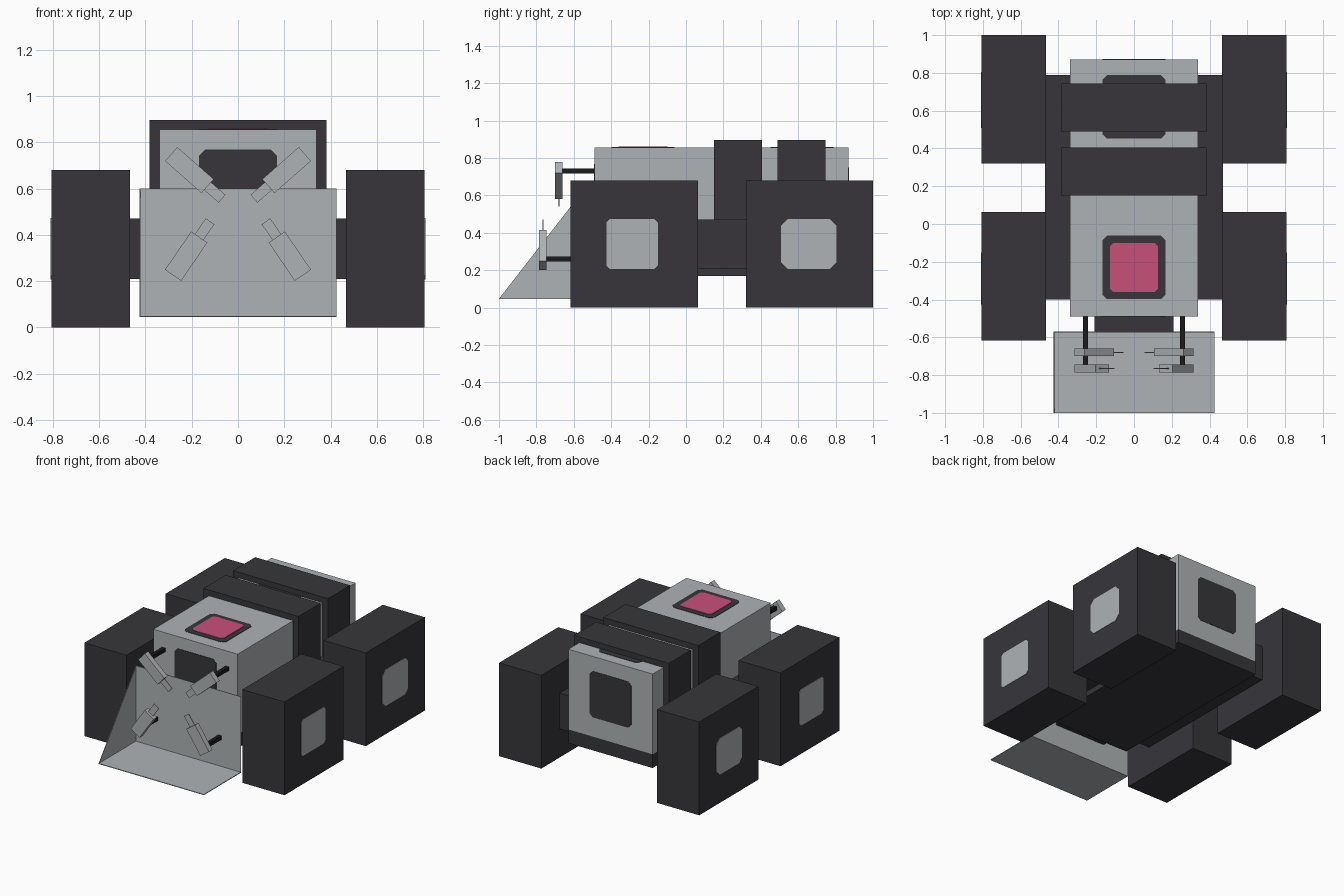
import bpy, bmesh, math
from mathutils import Matrix, Vector

if "Cube" in bpy.data.objects:
    bpy.data.objects.remove(bpy.data.objects["Cube"])


def material(name, rgb):
    m = bpy.data.materials.new(name)
    m.diffuse_color = (*rgb, 1)
    m.use_nodes = True
    m.node_tree.nodes["Principled BSDF"].inputs["Base Color"].default_value = m.diffuse_color
    return m


GREY = material("light_grey", (0.43, 0.45, 0.465))
DARK = material("charcoal", (0.038, 0.036, 0.042))
PINK = material("pink", (0.58, 0.08, 0.195))
BLACK = material("black", (0.011, 0.011, 0.013))


def finish(name, bm, mat):
    bmesh.ops.recalc_face_normals(bm, faces=bm.faces)
    me = bpy.data.meshes.new(name)
    bm.to_mesh(me)
    bm.free()
    me.materials.append(mat)
    ob = bpy.data.objects.new(name, me)
    bpy.context.collection.objects.link(ob)
    return ob


def box(name, x, y, z, mat):
    """Box from (min, max) ranges."""
    bm = bmesh.new()
    bmesh.ops.create_cube(bm, size=1)
    for v in bm.verts:
        for i, (lo, hi) in enumerate((x, y, z)):
            v.co[i] = (lo + hi) / 2 + v.co[i] * (hi - lo)
    return finish(name, bm, mat)


def plate(name, centre, u, v, hu, hv, mat, cut=0.025, t=0.005):
    """Thin plate with clipped corners, lying in the plane of u and v."""
    u, v, c = Vector(u), Vector(v), Vector(centre)
    n = u.cross(v)
    outline = []
    for su, sv in ((1, 1), (-1, 1), (-1, -1), (1, -1)):
        a = (su * hu, sv * (hv - cut))
        b = (su * (hu - cut), sv * hv)
        outline += [a, b] if su * sv > 0 else [b, a]
    bm = bmesh.new()
    face = bm.faces.new([bm.verts.new(c + u * a + v * b - n * t / 2) for a, b in outline])
    new = bmesh.ops.extrude_face_region(bm, geom=[face])["geom"]
    bmesh.ops.translate(bm, vec=n * t, verts=[g for g in new if isinstance(g, bmesh.types.BMVert)])
    return finish(name, bm, mat)


def tilted_box(name, centre, axis, length, width, depth, mat):
    """Box whose long side follows axis (x, z) in the front plane."""
    d = Vector((axis[0], 0, axis[1])).normalized()
    side = Vector((-d.z, 0, d.x))
    bm = bmesh.new()
    bmesh.ops.create_cube(bm, size=1)
    for v in bm.verts:
        p = v.co.copy()
        v.co = Vector(centre) + d * p.x * length + Vector((0, p.y * depth, 0)) + side * p.z * width
    return finish(name, bm, mat)


X, Y, Z = (1, 0, 0), (0, 1, 0), (0, 0, 1)

# Body, base and chassis
box("body", (-0.34, 0.34), (-0.49, 0.87), (0.27, 0.855), GREY)
box("body_base", (-0.34, 0.34), (-0.488, 0.87), (0.17, 0.27), DARK)
box("chassis", (-0.47, 0.47), (-0.40, 0.79), (0.21, 0.47), DARK)

# Raised bands over the body
box("front_band", (-0.383, 0.383), (0.15, 0.405), (0.46, 0.897), DARK)
box("rear_band", (-0.383, 0.383), (0.49, 0.745), (0.46, 0.897), DARK)

# Panels on the body
plate("front_window", (0, -0.49, 0.60), X, Z, 0.168, 0.168, DARK)
plate("rear_window", (0, 0.87, 0.58), X, Z, 0.168, 0.168, DARK)
plate("rear_hatch", (0, 0.62, 0.855), X, Y, 0.168, 0.168, DARK)
plate("roof_frame", (0, -0.23, 0.855), X, Y, 0.168, 0.168, DARK)
plate("roof_light", (0, -0.23, 0.858), X, Y, 0.128, 0.13, PINK, cut=0.018)

# Wheels with hub plates
for s, side in ((1, "right"), (-1, "left")):
    for y0, hub_y, hub, cut, end in ((-0.617, -0.288, 0.138, 0.018, "front"),
                                     (0.32, 0.657, 0.148, 0.035, "rear")):
        xs = sorted((s * 0.467, s * 0.807))
        box(f"{end}_wheel_{side}", xs, (y0, y0 + 0.68), (0, 0.68), DARK)
        plate(f"{end}_hub_{side}", (s * 0.807, hub_y, 0.34), Y, Z, hub, 0.133, GREY, cut=cut)

# Scoop: floor, back and one side wall
box("scoop_mount", (-0.21, 0.21), (-0.57, -0.48), (0.21, 0.55), DARK)
box("scoop_floor", (-0.425, 0.425), (-1.0, -0.57), (0.045, 0.05), GREY)
box("scoop_back", (-0.425, 0.425), (-0.575, -0.57), (0.045, 0.60), GREY)
bm = bmesh.new()
tri = bm.faces.new([bm.verts.new((-0.425, y, z)) for y, z in ((-1, 0.047), (-0.57, 0.047), (-0.57, 0.60))])
new = bmesh.ops.extrude_face_region(bm, geom=[tri])["geom"]
bmesh.ops.translate(bm, vec=(0.004, 0, 0), verts=[g for g in new if isinstance(g, bmesh.types.BMVert)])
finish("scoop_wall", bm, GREY)

# Arms: rod, block and flat tip, mirrored left and right
ARMS = (("upper", 0.21, -0.68, 0.68, (-0.75, -0.66), 0.21, 0.08, 0.73, -0.49),
        ("lower", 0.224, -0.765, 0.308, (-0.565, 0.826), 0.20, 0.085, 0.26, -0.57))
for s, side in ((1, "right"), (-1, "left")):
    for name, cx, cy, cz, (dx, dz), length, width, rod_z, rod_y in ARMS:
        axis = (s * dx, dz)
        reach = length / 2 + 0.04
        tilted_box(f"{name}_arm_{side}", (s * cx, cy, cz), axis, length, width, 0.04, GREY)
        tilted_box(f"{name}_tip_{side}", (s * (cx + dx * reach), cy, cz + dz * reach),
                   axis, 0.085, 0.045, 0.005, GREY)
        box(f"{name}_rod_{side}", sorted((s * 0.243, s * 0.27)), (cy, rod_y),
            (rod_z - 0.014, rod_z + 0.014), BLACK)
